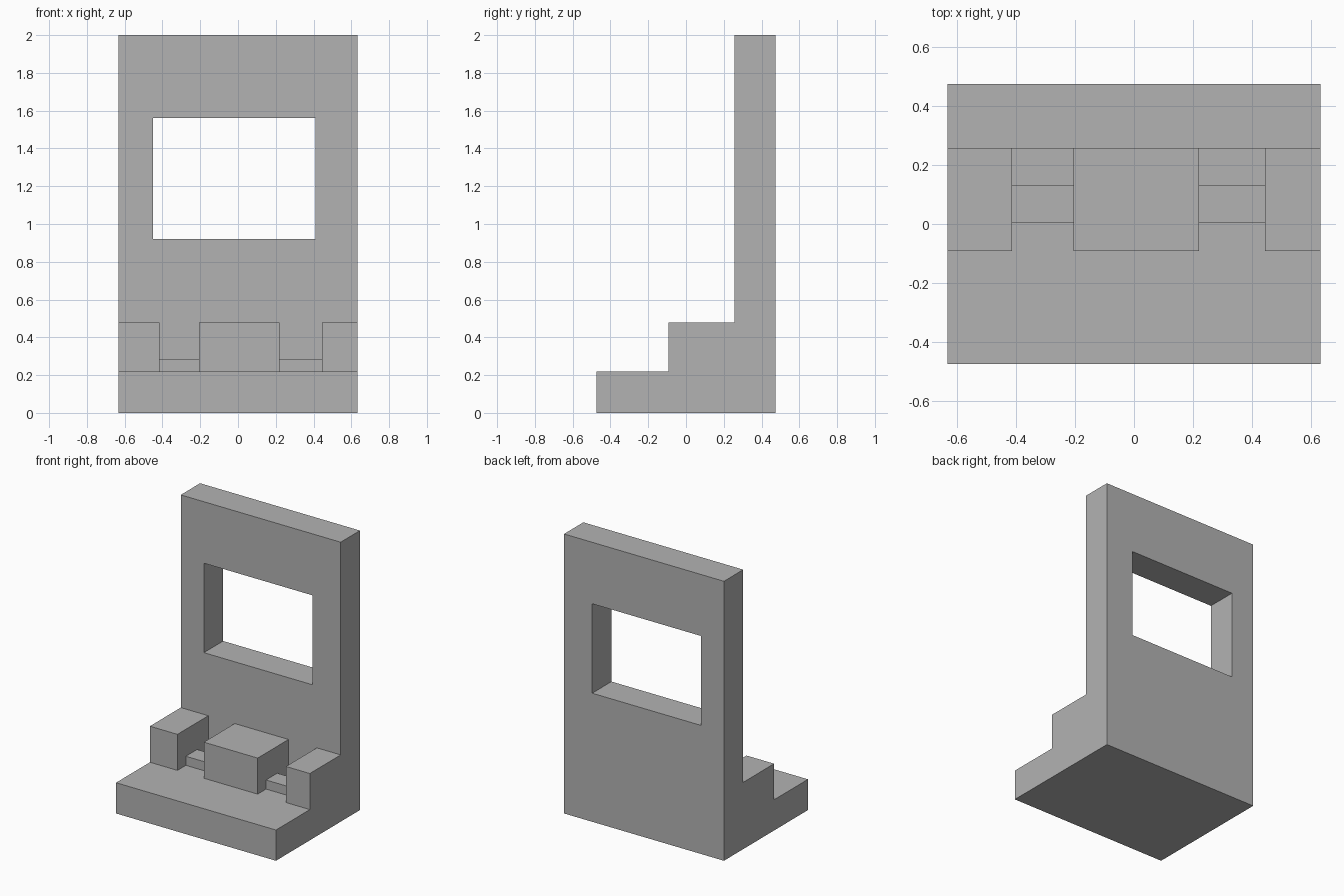
import bpy

cube = bpy.data.objects.get("Cube")
if cube:
    bpy.data.objects.remove(cube, do_unlink=True)

grey = bpy.data.materials.new("plain grey")
grey.use_nodes = True
colour = (0.45, 0.45, 0.45, 1)
grey.diffuse_color = colour
grey.node_tree.nodes["Principled BSDF"].inputs["Base Color"].default_value = colour

HALF_X, FRONT, BACK = 0.633, -0.475, 0.475
WALL_Y, STEP_Y = 0.257, -0.092
BASE_Z, STEP_Z, BAR_Z = 0.22, 0.478, 0.285
BAR_Y0, BAR_Y1 = 0.003, 0.13


def extrude(name, profile, x0, x1):
    """Solid made by sweeping a (y, z) outline along x."""
    n = len(profile)
    verts = [(x, y, z) for x in (x0, x1) for y, z in profile]
    faces = [tuple(reversed(range(n))), tuple(range(n, 2 * n))]
    faces += [(i, (i + 1) % n, n + (i + 1) % n, n + i) for i in range(n)]
    mesh = bpy.data.meshes.new(name)
    mesh.from_pydata(verts, [], faces)
    obj = bpy.data.objects.new(name, mesh)
    bpy.context.collection.objects.link(obj)
    mesh.materials.append(grey)
    return obj


def cut(target, profile, x0, x1):
    """Subtract a swept outline from the target and drop the cutter."""
    cutter = extrude("cutter", profile, x0, x1)
    cutter.hide_render = True
    mod = target.modifiers.new("cut", 'BOOLEAN')
    mod.operation, mod.solver, mod.object = 'DIFFERENCE', 'EXACT', cutter
    bpy.context.view_layer.update()
    deps = bpy.context.evaluated_depsgraph_get()
    mesh = bpy.data.meshes.new_from_object(target.evaluated_get(deps))
    target.modifiers.clear()
    target.data = mesh
    bpy.data.objects.remove(cutter, do_unlink=True)


# Stepped body: base slab, step and tall back wall
body = extrude("stepped_wall_body", [
    (FRONT, 0), (BACK, 0), (BACK, 2), (WALL_Y, 2),
    (WALL_Y, STEP_Z), (STEP_Y, STEP_Z), (STEP_Y, BASE_Z), (FRONT, BASE_Z)],
    -HALF_X, HALF_X)

# Window opening through the wall
cut(body, [(0, 0.92), (1, 0.92), (1, 1.56), (0, 1.56)], -0.45, 0.41)

# Two notches in the step, each leaving a low bar on the floor
notch = [
    (STEP_Y - 0.1, BASE_Z), (BAR_Y0, BASE_Z), (BAR_Y0, BAR_Z),
    (BAR_Y1, BAR_Z), (BAR_Y1, BASE_Z), (WALL_Y, BASE_Z),
    (WALL_Y, STEP_Z + 0.1), (STEP_Y - 0.1, STEP_Z + 0.1)]
for x0, x1 in ((-0.415, -0.206), (0.22, 0.444)):
    cut(body, notch, x0, x1)
